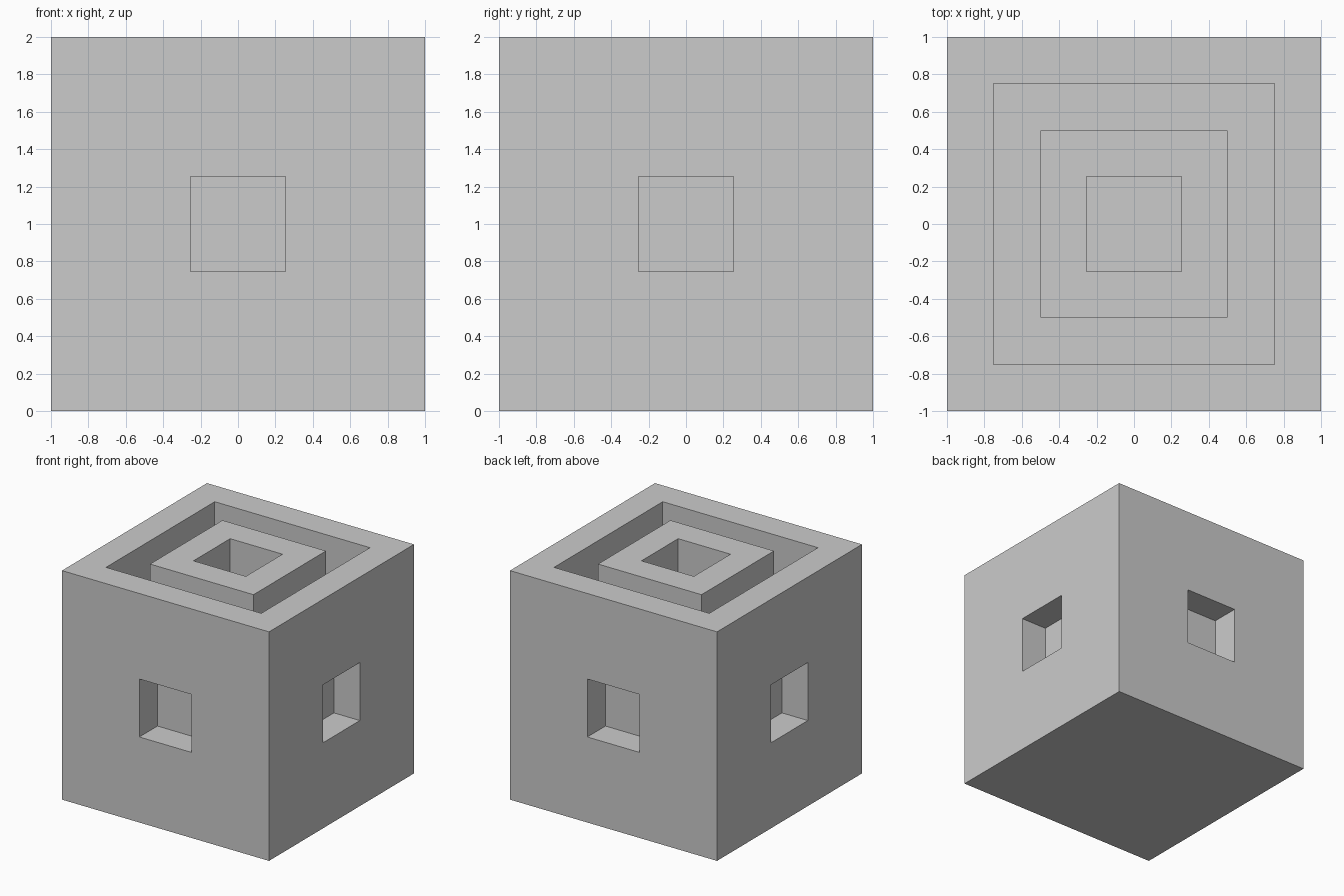
import bpy, bmesh
from mathutils import Matrix

if "Cube" in bpy.data.objects:
    bpy.data.objects.remove(bpy.data.objects["Cube"])

HOLE = 0.253   # half width of the square windows and the centre shaft
WALL = 0.25    # thickness of shell, gap and core wall


def box(half, z0, z1):
    bm = bmesh.new()
    size = Matrix.Diagonal((2 * half, 2 * half, z1 - z0, 1))
    bmesh.ops.create_cube(bm, size=1, matrix=Matrix.Translation((0, 0, (z0 + z1) / 2)) @ size)
    bm.normal_update()
    return bm


def facing(bm, test):
    return [f for f in bm.faces if test(f.normal)]


def remove(bm, faces):
    bmesh.ops.delete(bm, geom=faces, context='FACES')


def opening(bm, face, border, depth=0.0):
    """Frame a face with an even border, then sink open-ended walls inward."""
    bmesh.ops.inset_individual(bm, faces=[face], thickness=border, use_even_offset=True)
    if depth:
        inward = -face.normal * depth
        rim = list(face.verts)
        deep = [bm.verts.new(v.co + inward) for v in rim]
        for i in range(4):
            j = (i + 1) % 4
            bm.faces.new((rim[i], rim[j], deep[j], deep[i]))
    remove(bm, [face])


def finish(bm, name):
    mesh = bpy.data.meshes.new(name)
    bm.to_mesh(mesh)
    bm.free()
    obj = bpy.data.objects.new(name, mesh)
    bpy.context.collection.objects.link(obj)


# Outer shell: four windows cut through the wall, open square rim on top
bm = box(1.0, 0.0, 2.0)
sides = facing(bm, lambda n: abs(n.z) < 0.5)
top = facing(bm, lambda n: n.z > 0.5)[0]
for f in sides:
    opening(bm, f, 1.0 - HOLE, WALL)
opening(bm, top, WALL)
finish(bm, "outer_shell")

# Liner: open tray behind the windows, forming the outer side of the moat
bm = box(1.0 - WALL, WALL, 2.0)
remove(bm, facing(bm, lambda n: n.z > 0.5))
finish(bm, "inner_liner")

# Core: square tube standing in the middle of the tray
bm = box(0.5, WALL, 2.0)
remove(bm, facing(bm, lambda n: n.z < -0.5))
opening(bm, facing(bm, lambda n: n.z > 0.5)[0], 0.5 - HOLE, 2.0 - WALL)
finish(bm, "core_tube")
